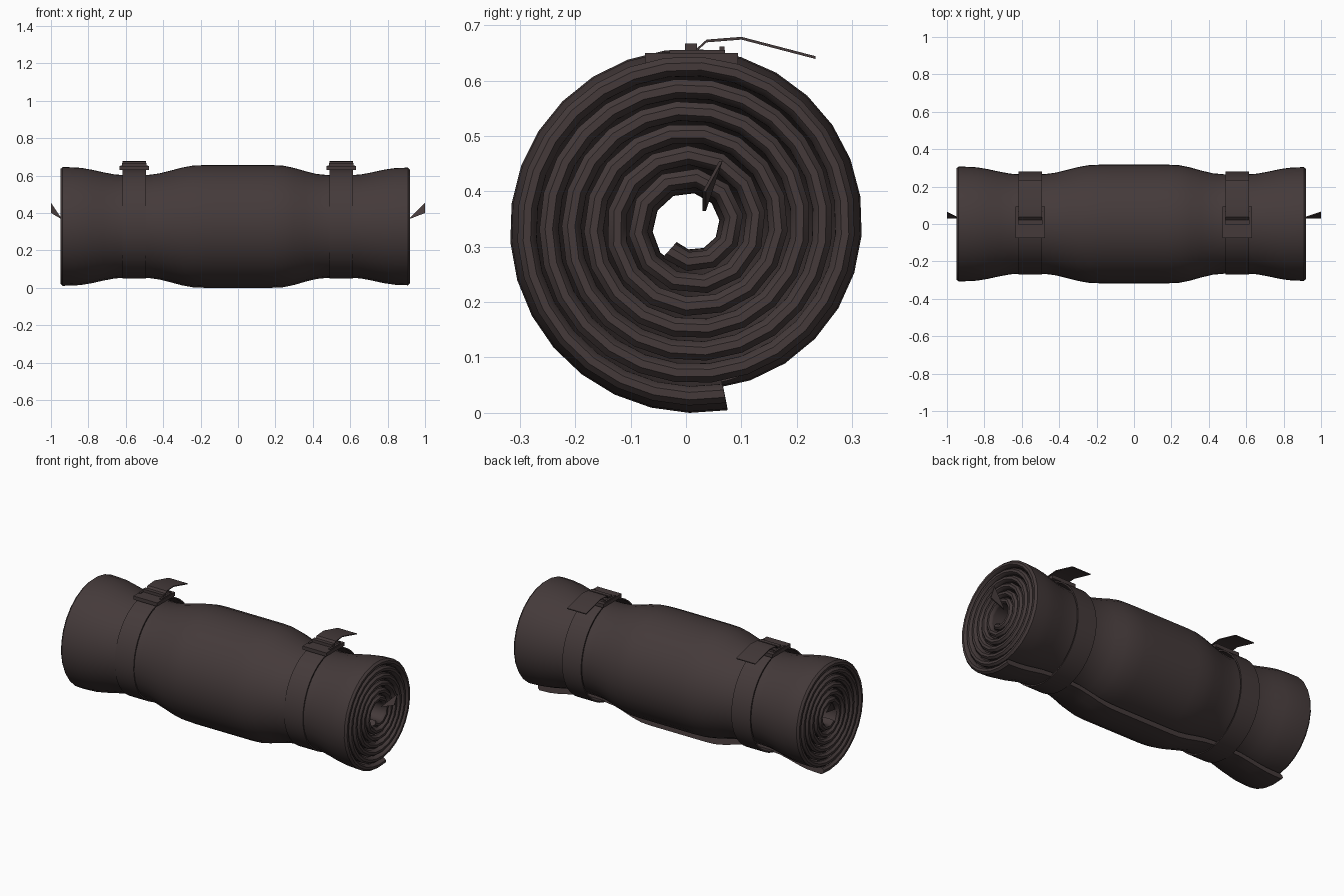
import bpy, bmesh, math
from mathutils import Vector

if "Cube" in bpy.data.objects:
    bpy.data.objects.remove(bpy.data.objects["Cube"])

mat = bpy.data.materials.new("dark_brown_fabric")
mat.diffuse_color = (0.058, 0.042, 0.042, 1)
mat.use_nodes = True
mat.node_tree.nodes["Principled BSDF"].inputs["Base Color"].default_value = mat.diffuse_color

CY, CZ = 0.0105, 0.344          # spiral centre
R, PITCH, THICK = 0.339, 0.042, 0.036


def finish(name, bm, angle=40):
    bmesh.ops.remove_doubles(bm, verts=bm.verts, dist=1e-5)
    bmesh.ops.recalc_face_normals(bm, faces=bm.faces)
    me = bpy.data.meshes.new(name)
    bm.to_mesh(me)
    bm.free()
    ob = bpy.data.objects.new(name, me)
    bpy.context.collection.objects.link(ob)
    me.materials.append(mat)
    bpy.ops.object.select_all(action='DESELECT')
    ob.select_set(True)
    bpy.context.view_layer.objects.active = ob
    bpy.ops.object.shade_smooth_by_angle(angle=math.radians(angle))
    return ob


def loft(bm, rings, closed=False):
    """Skin a list of closed rings; cap the ends unless the loft is closed."""
    vs = [[bm.verts.new(p) for p in r] for r in rings]
    n = len(vs[0])
    for i in range(len(vs) if closed else len(vs) - 1):
        a, b = vs[i], vs[(i + 1) % len(vs)]
        for j in range(n):
            k = (j + 1) % n
            bm.faces.new((a[j], a[k], b[k], b[j]))
    if not closed:
        bm.faces.new(vs[0])
        bm.faces.new(vs[-1])


def box(bm, x, y, z):
    loft(bm, [[(x[0], y[i], z[j]) for i, j in ((0, 0), (1, 0), (1, 1), (0, 1))],
              [(x[1], y[i], z[j]) for i, j in ((0, 0), (1, 0), (1, 1), (0, 1))]])


# Squeeze of the roll along its length: flared ends, waists under the straps
KEYS = [(-0.95, 0.968), (-0.89, 0.965), (-0.60, 0.835), (-0.50, 0.838), (-0.20, 1.0),
        (0.20, 1.0), (0.48, 0.838), (0.60, 0.835), (0.87, 0.955), (0.92, 0.96)]


def squeeze(x):
    for (x0, s0), (x1, s1) in zip(KEYS, KEYS[1:]):
        if x <= x1:
            t = max(0, (x - x0) / (x1 - x0))
            return s0 + (s1 - s0) * (0.5 - 0.5 * math.cos(math.pi * t))
    return KEYS[-1][1]


# Rolled mat: cross-section along x, swept down an inward spiral
XS = [-0.938] + [-0.90 + 0.06 * i for i in range(31)] + [0.908]
section = ([(-0.95, 0.011)] + [(x, 0) for x in XS] + [(0.92, 0.011), (0.92, THICK - 0.011)]
           + [(x, THICK) for x in reversed(XS)] + [(-0.95, THICK - 0.011)])
rings, ang = [], -math.radians(11)
while True:
    r = R - PITCH * ang / math.tau
    if r < 0.082:
        break
    ring = []
    for x, d in section:
        s, q = squeeze(x), r - d
        y = CY - q * math.sin(ang)
        z = CZ - q * math.cos(ang)
        ring.append((x, y * s, 0.333 + (z - 0.333) * s))
    rings.append(ring)
    ang += min(0.07 / r, math.radians(36))
bm = bmesh.new()
loft(bm, rings)
finish("rolled_mat", bm)

# Pulled-out inner corners at both ends
for side, root in ((-1, 0.94), (1, 0.91)):
    bm = bmesh.new()
    tri = [(root, 0.03, 0.37), (1.0, 0.03, 0.405), (1.0, 0.06, 0.46)]
    loft(bm, [[(side * x, y + o, z) for x, y, z in tri] for o in (0, 0.006)])
    finish("inner_corner", bm)

for cx in (-0.555, 0.552):
    x0, x1 = cx - 0.062, cx + 0.062

    # Strap loop around the waist
    rings = []
    for i in range(48):
        a = math.tau * i / 48
        c, s = math.cos(a), math.sin(a)
        h = 0.303 if s > 0 else 0.281
        rings.append([(x, 0.005 + (0.276 - o) * c, 0.335 + (h - o) * s)
                      for x, o in ((x0, 0), (x1, 0), (x1, 0.008), (x0, 0.008))])
    bm = bmesh.new()
    loft(bm, rings, closed=True)
    finish("strap", bm)

    # Buckle: base plate, clamp bar, crossbar and side cheeks
    bm = bmesh.new()
    box(bm, (cx - 0.078, cx + 0.078), (-0.074, 0.094), (0.634, 0.655))
    box(bm, (cx - 0.066, cx + 0.066), (-0.002, 0.02), (0.652, 0.672))
    box(bm, (cx - 0.066, cx + 0.066), (0.06, 0.069), (0.652, 0.667))
    for s in (-1, 1):
        xa, xb = sorted((cx + s * 0.062, cx + s * 0.074))
        box(bm, (xa, xb), (-0.03, 0.07), (0.652, 0.660))
    finish("buckle", bm, 30)

    # Loose strap tail
    path = [(0.015, 0.654), (0.037, 0.674), (0.10, 0.679), (0.234, 0.644)]
    bm = bmesh.new()
    loft(bm, [[(x0, y, z), (x1, y, z), (x1, y, z + 0.005), (x0, y, z + 0.005)] for y, z in path])
    finish("strap_tail", bm, 20)

# Rest the model on the ground and centre it
bpy.context.view_layer.update()
obs = list(bpy.context.scene.objects)
pts = [v.co for o in obs for v in o.data.vertices]
shift = Vector((-(max(p.x for p in pts) + min(p.x for p in pts)) / 2,
                -(max(p.y for p in pts) + min(p.y for p in pts)) / 2,
                -min(p.z for p in pts)))
for o in obs:
    o.location = shift
